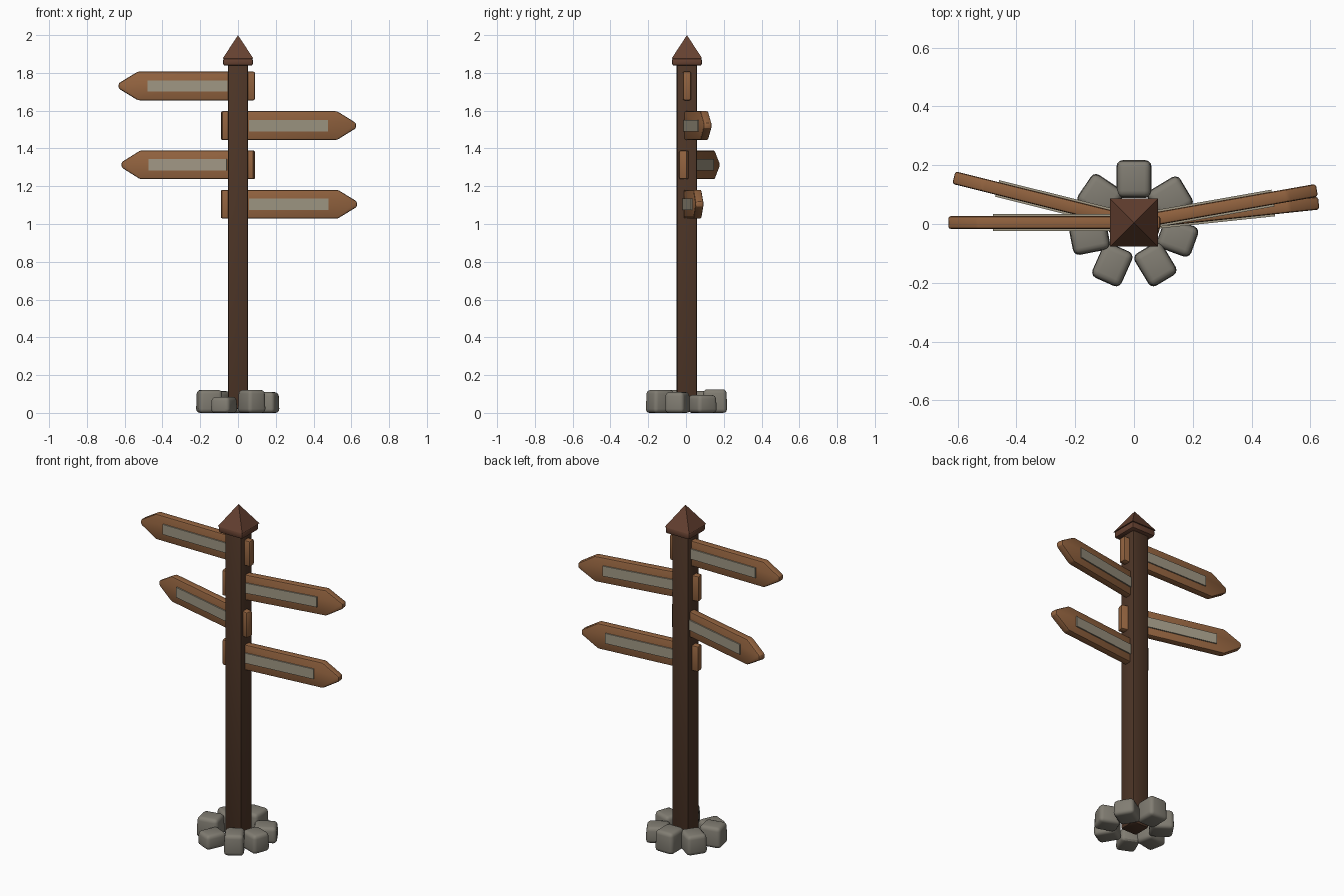
import bpy, bmesh, math
from mathutils import Matrix, Vector

if "Cube" in bpy.data.objects:
    bpy.data.objects.remove(bpy.data.objects["Cube"])

CY = 0.005  # post axis offset in y


def material(name, rgb):
    m = bpy.data.materials.new(name)
    m.diffuse_color = (*rgb, 1)
    m.use_nodes = True
    m.node_tree.nodes["Principled BSDF"].inputs["Base Color"].default_value = m.diffuse_color
    return m


POST = material("dark_wood", (0.075, 0.036, 0.02))
CAP = material("cap_wood", (0.13, 0.052, 0.03))
BOARD = material("board_wood", (0.29, 0.125, 0.05))
PANEL = material("panel_grey", (0.35, 0.31, 0.23))
STONE = material("stone", (0.22, 0.205, 0.17))


def finish(bm, name, mat, matrix=Matrix(), bevel=0, segments=2):
    """Turn a bmesh into a bevelled, angle-smoothed object."""
    bmesh.ops.recalc_face_normals(bm, faces=bm.faces)
    if bevel:
        bmesh.ops.bevel(bm, geom=bm.edges[:], offset=bevel, segments=segments,
                        profile=0.5, affect='EDGES', clamp_overlap=True)
    bm.transform(matrix)
    mesh = bpy.data.meshes.new(name)
    bm.to_mesh(mesh)
    bm.free()
    mesh.materials.append(mat)
    ob = bpy.data.objects.new(name, mesh)
    bpy.context.collection.objects.link(ob)
    bpy.ops.object.select_all(action='DESELECT')
    ob.select_set(True)
    bpy.context.view_layer.objects.active = ob
    bpy.ops.object.shade_smooth_by_angle(angle=math.radians(30))
    return ob


def box(name, mat, lo, hi, matrix=Matrix(), bevel=0, segments=2, top=1.0):
    """Box between two corners; top scales the upper face."""
    bm = bmesh.new()
    lo, hi = Vector(lo), Vector(hi)
    bmesh.ops.create_cube(bm, size=1)
    for v in bm.verts:
        if v.co.z > 0:
            v.co.x *= top
            v.co.y *= top
        v.co = (lo + hi) / 2 + v.co * (hi - lo)
    return finish(bm, name, mat, matrix, bevel, segments)


# Post
axis = Matrix.Translation((0, CY, 0))
box("post", POST, (-0.054, -0.054, 0.02), (0.054, 0.054, 1.85), axis, 0.01)

# Cap: collar and pyramid roof
box("cap_collar", CAP, (-0.079, -0.079, 1.838), (0.079, 0.079, 1.878), axis, 0.011)
bm = bmesh.new()
bmesh.ops.create_cone(bm, cap_ends=True, segments=4, radius1=0.081 * math.sqrt(2),
                      radius2=0, depth=0.124)
finish(bm, "cap_roof", CAP, Matrix.Translation((0, CY, 1.938))
       @ Matrix.Rotation(math.pi / 4, 4, 'Z'))

# Arrow boards through the post, each with an inset panel on both faces
signs = [(1.731, 180), (1.521, 10), (1.313, 166), (1.105, 6)]
half_h, half_t = 0.076, 0.022
profile = [(-0.09, -half_h), (0.53, -half_h), (0.632, -0.014),
           (0.632, 0.014), (0.53, half_h), (-0.09, half_h)]
for i, (z, angle) in enumerate(signs, 1):
    place = Matrix.Translation((0, CY, z)) @ Matrix.Rotation(math.radians(angle), 4, 'Z')
    bm = bmesh.new()
    face = bm.faces.new([bm.verts.new((x, -half_t, h)) for x, h in profile])
    side = bmesh.ops.extrude_face_region(bm, geom=[face])["geom"]
    bmesh.ops.translate(bm, vec=(0, 2 * half_t, 0),
                        verts=[g for g in side if isinstance(g, bmesh.types.BMVert)])
    finish(bm, f"arrow_board_{i}", BOARD, place, 0.009)
    box(f"board_panel_{i}", PANEL, (0.055, -0.029, -0.03), (0.48, 0.029, 0.03), place)

# Ring of stones: angle, radius, width, depth, height, extra twist
stones = [(90, 0.153, 0.12, 0.13, 0.125, 0), (141, 0.148, 0.12, 0.13, 0.115, 5),
          (195, 0.157, 0.115, 0.13, 0.122, -4), (242, 0.157, 0.11, 0.13, 0.085, 4),
          (298, 0.155, 0.11, 0.13, 0.122, 3), (343, 0.155, 0.11, 0.125, 0.11, -3),
          (35, 0.15, 0.12, 0.13, 0.095, -4)]
for i, (a, r, w, d, h, twist) in enumerate(stones, 1):
    a = math.radians(a)
    place = (Matrix.Translation((r * math.cos(a), r * math.sin(a), 0))
             @ Matrix.Rotation(a + math.radians(twist), 4, 'Z'))
    box(f"base_stone_{i}", STONE, (-d / 2, -w / 2, 0), (d / 2, w / 2, h),
        place, 0.021, 3, 0.94)
